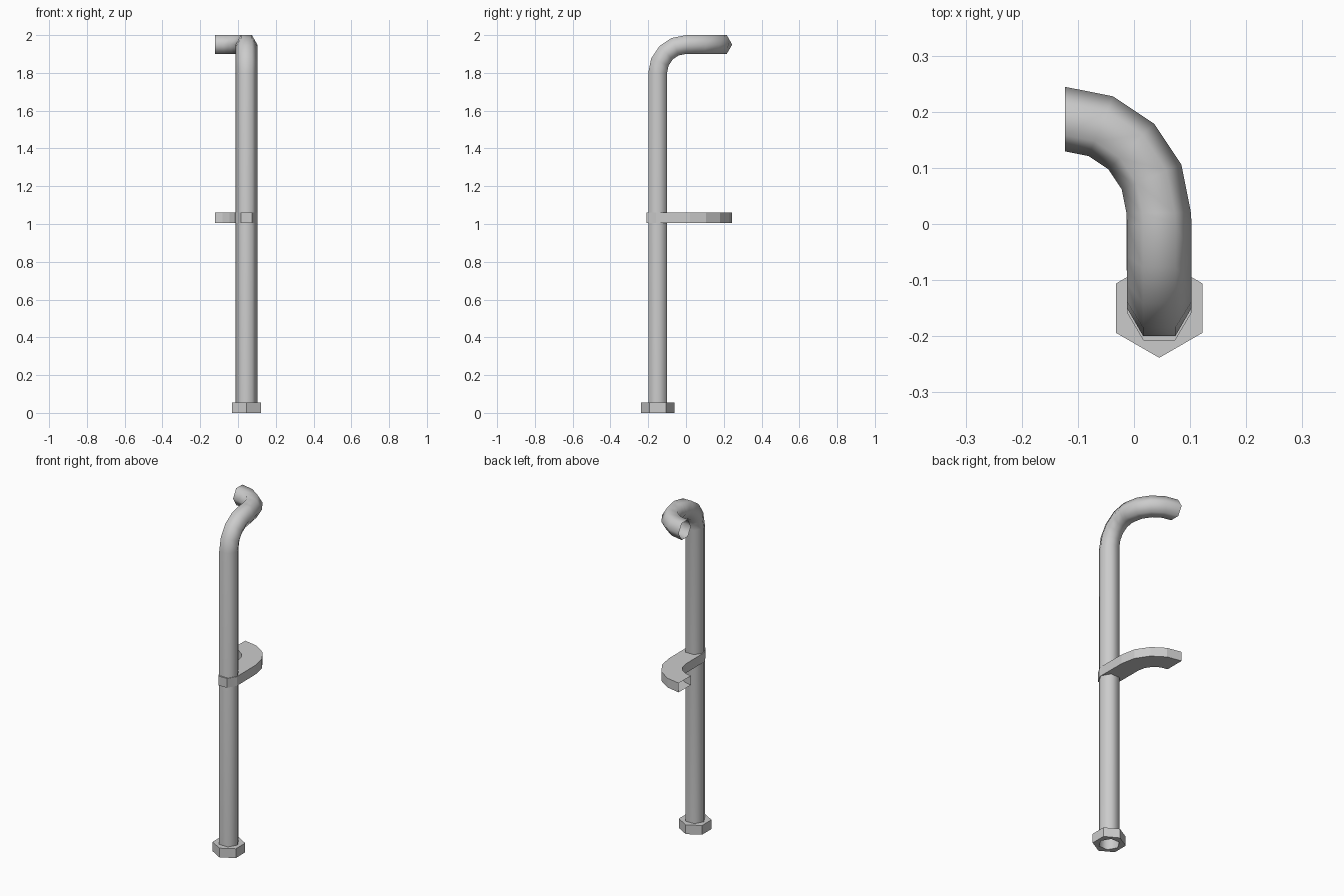
import bpy, bmesh
from math import sin, cos, pi, radians
from mathutils import Vector

if "Cube" in bpy.data.objects:
    bpy.data.objects.remove(bpy.data.objects["Cube"])

PX, PY = 0.045, -0.15      # post axis
R = 0.0575                 # pipe radius (corner)
BX, BY = -0.123, 0.02      # centre of the horizontal bend
SEG = 4


def finish(name, bm, smooth=False):
    bmesh.ops.recalc_face_normals(bm, faces=bm.faces)
    me = bpy.data.meshes.new(name)
    bm.to_mesh(me)
    bm.free()
    for p in me.polygons:
        p.use_smooth = smooth
    ob = bpy.data.objects.new(name, me)
    bpy.context.collection.objects.link(ob)
    return ob


# Swept hexagonal pipe: each station is (centre, side direction, up direction)
X, Z = Vector((1, 0, 0)), Vector((0, 0, 1))
stations = [(Vector((PX, PY, 0)), X, Vector((0, -1, 0)))]
for i in range(SEG + 1):                       # bend from vertical to +y
    a = pi / 2 * i / SEG
    up = Vector((0, -cos(a), sin(a)))
    stations.append((Vector((PX, 0, 1.8)) + 0.15 * up, X, up))
for i in range(SEG + 1):                       # bend from +y to -x
    a = pi / 2 * i / SEG
    side = Vector((cos(a), sin(a), 0))
    stations.append((Vector((BX, BY, 1.95)) + 0.167 * side, side, Z))

bm = bmesh.new()
rings = []
for c, side, up in stations:
    rings.append([bm.verts.new(c + R * (cos(k * pi / 3) * side + sin(k * pi / 3) * up))
                  for k in range(6)])
for a, b in zip(rings, rings[1:]):
    for k in range(6):
        n = (k + 1) % 6
        bm.faces.new((a[k], a[n], b[n], b[k]))
finish("bent_pipe", bm, smooth=True)

# Wall bracket: flat plate that follows the pipe in plan, open at the wall end
def arc(r):
    return [(BX + r * cos(pi / 2 * i / SEG), BY + r * sin(pi / 2 * i / SEG))
            for i in range(SEG + 1)]

outer = [(PX + 0.028, -0.208), (PX + R, -0.158)] + arc(0.167 + R)
inner = [(PX - 0.028, -0.208), (PX - R, -0.158)] + arc(0.167 - R)
bm = bmesh.new()
cols = [[bm.verts.new((x, y, z)) for (x, y), z in
         ((o, 1.005), (o, 1.06), (i, 1.06), (i, 1.005))]
        for o, i in zip(outer, inner)]
bm.faces.new(cols[0])
for a, b in zip(cols, cols[1:]):
    for k in range(4):
        n = (k + 1) % 4
        bm.faces.new((a[k], a[n], b[n], b[k]))
finish("wall_bracket", bm)

# Base nut: hexagonal collar around the open pipe end
def ring(bm, r, offset, z):
    return [bm.verts.new((PX + r * cos(radians(60 * k + offset)),
                          PY + r * sin(radians(60 * k + offset)), z)) for k in range(6)]

bm = bmesh.new()
levels = [(ring(bm, 0.0885, 30, z), ring(bm, R, 0, z)) for z in (0, 0.055)]
for o, i in levels:
    for k in range(6):
        n = (k + 1) % 6
        bm.faces.new((i[k], o[k], i[n]))
        bm.faces.new((o[k], o[n], i[n]))
for k in range(6):
    n = (k + 1) % 6
    a, b = levels[0][0], levels[1][0]
    bm.faces.new((a[k], a[n], b[n], b[k]))
finish("base_nut", bm)
